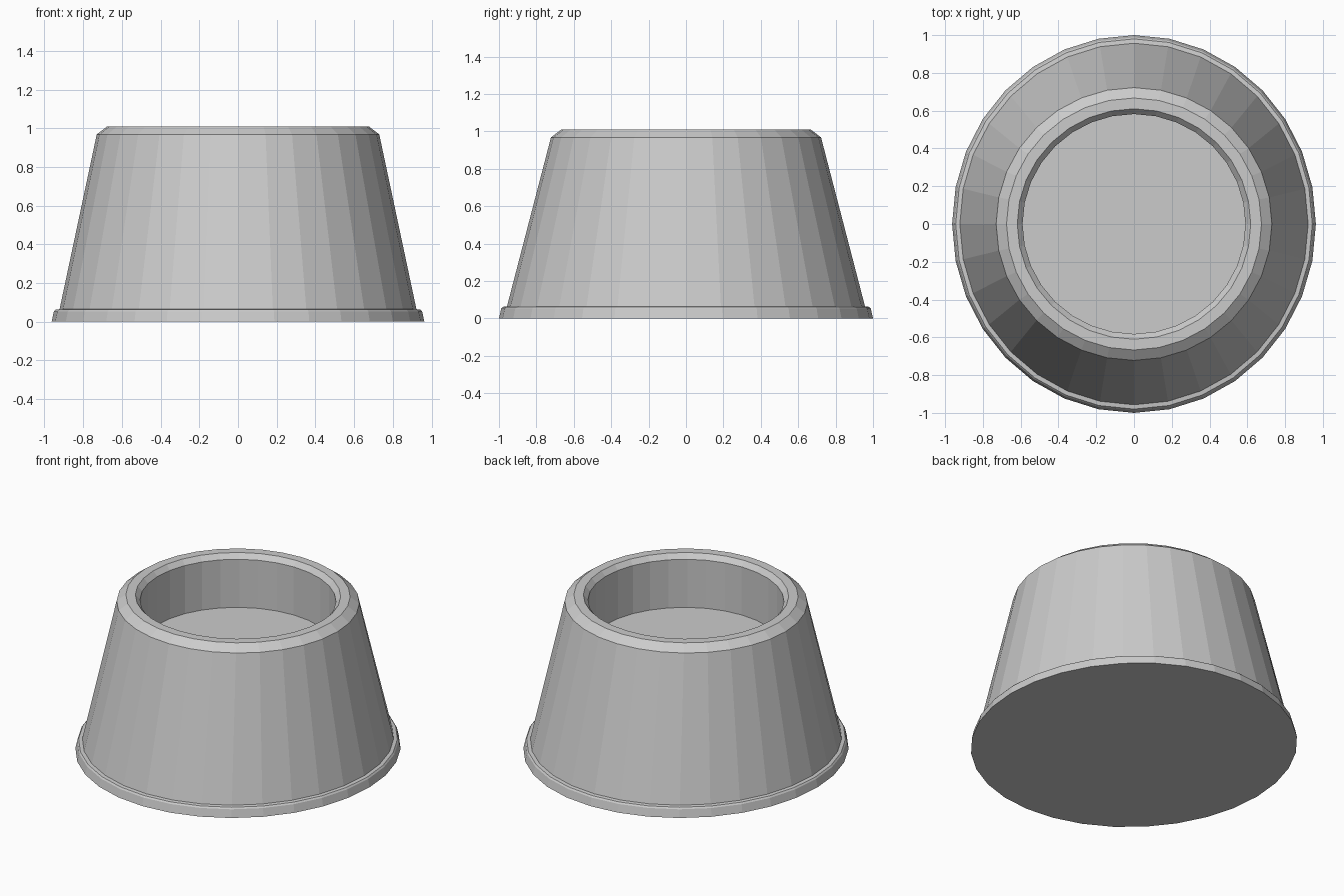
import bpy, bmesh, math

if "Cube" in bpy.data.objects:
    bpy.data.objects.remove(bpy.data.objects["Cube"])

SIDES = 32

# Profile of the elliptical cup: (x radius, y radius, z), outer foot to inner floor
PROFILE = [
    (0.963, 1.0, 0.0),       # foot flange
    (0.952, 0.988, 0.052),
    (0.944, 0.98, 0.062),
    (0.922, 0.957, 0.065),   # tapered body
    (0.73, 0.722, 0.968),    # bevelled rim
    (0.675, 0.667, 1.01),
    (0.618, 0.61, 1.01),
    (0.59, 0.582, 0.978),    # straight recess wall
    (0.59, 0.582, 0.66),
]


def loft(name, profile):
    """Skin a stack of elliptical rings and cap both ends."""
    bm = bmesh.new()
    rings = []
    for rx, ry, z in profile:
        angles = [2 * math.pi * i / SIDES for i in range(SIDES)]
        rings.append([bm.verts.new((rx * math.cos(a), ry * math.sin(a), z)) for a in angles])
    for low, high in zip(rings, rings[1:]):
        for i in range(SIDES):
            j = (i + 1) % SIDES
            bm.faces.new((low[i], low[j], high[j], high[i]))
    bm.faces.new(rings[0][::-1])
    bm.faces.new(rings[-1])
    bmesh.ops.recalc_face_normals(bm, faces=bm.faces)
    mesh = bpy.data.meshes.new(name)
    bm.to_mesh(mesh)
    bm.free()
    obj = bpy.data.objects.new(name, mesh)
    bpy.context.collection.objects.link(obj)
    return obj


# Flat-shaded tapered cup with flange, rim and recess
loft("tapered_cup", PROFILE)
